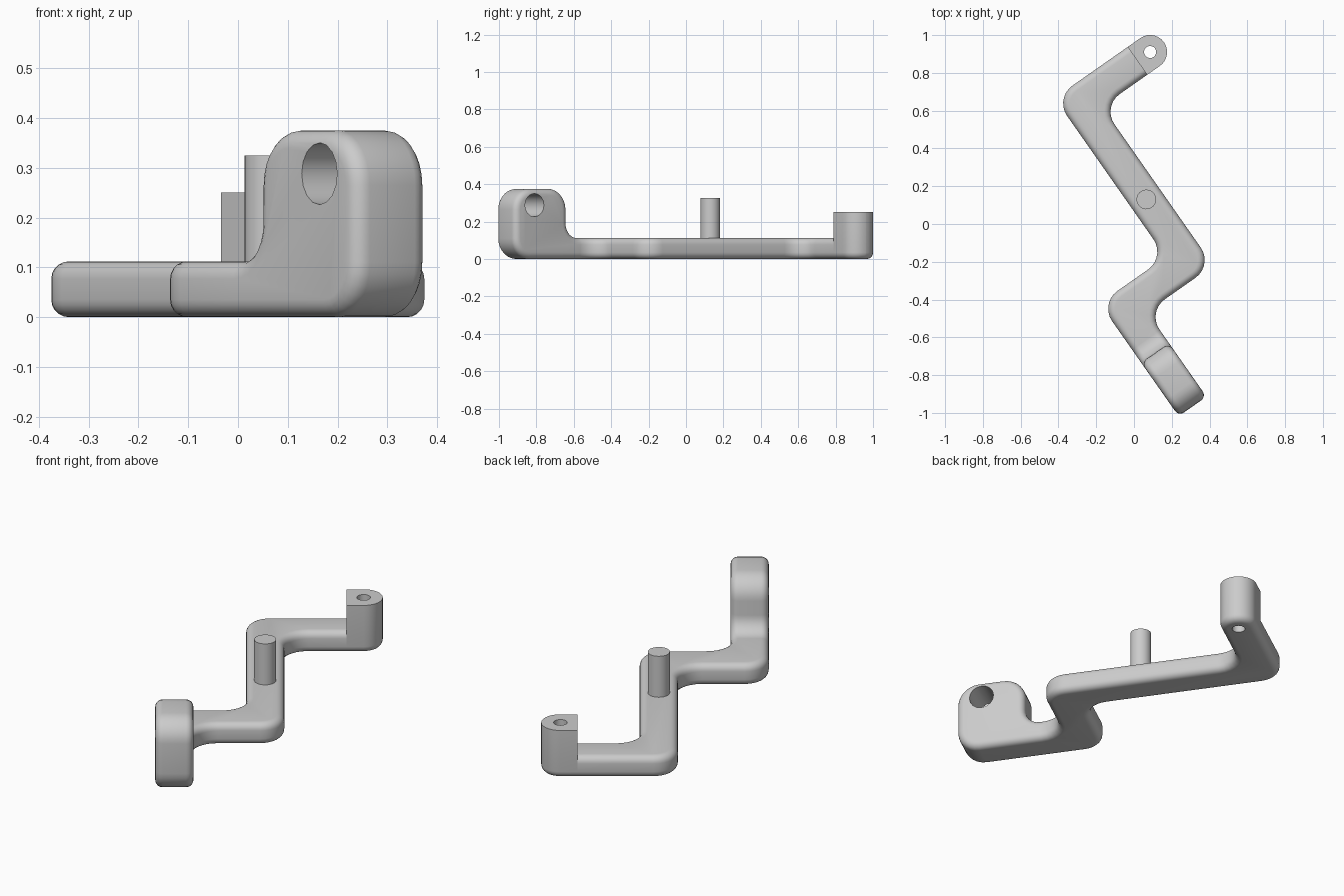
import bpy, bmesh, math
from mathutils import Vector, Matrix

if "Cube" in bpy.data.objects:
    bpy.data.objects.remove(bpy.data.objects["Cube"])

# The arm is laid out on axes p, q turned 35 degrees about z
TURN = Matrix.Rotation(math.radians(35), 4, 'Z')
BEVEL, STEPS = 0.035, 5


def outline(corners, seg=7):
    """Round square corners (x, y, r); edges joining two r=0 corners are flat joints."""
    pts, n = [], len(corners)
    for i, (x, y, r) in enumerate(corners):
        p = Vector((x, y))
        if r == 0:
            pts.append((p, True))
            continue
        d1 = (Vector(corners[i - 1][:2]) - p).normalized()
        d2 = (Vector(corners[(i + 1) % n][:2]) - p).normalized()
        c = p + r * (d1 + d2)
        for k in range(seg + 1):
            t = math.pi / 2 * k / seg
            pts.append((c - r * (d2 * math.cos(t) + d1 * math.sin(t)), False))
    return pts


def inset(pts, d):
    """Inset a counterclockwise outline, leaving flat joint edges in place."""
    res, n = [], len(pts)
    for i, (p, end) in enumerate(pts):
        (a, ea), (b, eb) = pts[i - 1], pts[(i + 1) % n]
        e1, e2 = (p - a).normalized(), (b - p).normalized()
        n1, n2 = Vector((-e1.y, e1.x)), Vector((-e2.y, e2.x))
        d1, d2 = (0 if end and ea else d), (0 if end and eb else d)
        if d1 == d2:
            res.append(p + d1 * (n1 + n2) / (1 + n1.dot(n2)))
        else:
            res.append(p + d1 * n1 + d2 * n2)
    return res


def solid(name, corners, lo, hi, place, round_top=True):
    """Extrude a rounded outline with soft lower and upper rims."""
    pts = outline(corners)
    curve = [(BEVEL * (1 - math.sin(t)), BEVEL * (1 - math.cos(t)))
             for t in (math.pi / 2 * k / STEPS for k in range(STEPS + 1))]
    levels = [(d, lo + h) for d, h in curve]
    levels += [(d, hi - h) for d, h in reversed(curve)] if round_top else [(0, hi)]
    bm = bmesh.new()
    rings = [[bm.verts.new(TURN @ Vector(place(v.x, v.y, h))) for v in inset(pts, d)]
             for d, h in levels]
    for r, s in zip(rings, rings[1:]):
        for i in range(len(r)):
            bm.faces.new((r[i - 1], r[i], s[i], s[i - 1]))
    bm.faces.new(rings[0][::-1])
    bm.faces.new(rings[-1])
    bmesh.ops.recalc_face_normals(bm, faces=bm.faces)
    me = bpy.data.meshes.new(name)
    bm.to_mesh(me)
    bm.free()
    ob = bpy.data.objects.new(name, me)
    bpy.context.collection.objects.link(ob)
    return ob


def rod(name, p, q, z, radius, depth, sides, across=False):
    bpy.ops.mesh.primitive_cylinder_add(vertices=sides, radius=radius, depth=depth)
    ob = bpy.context.object
    ob.name = name
    local = Matrix.Translation((p, q, z))
    if across:
        local = local @ Matrix.Rotation(math.pi / 2, 4, 'Y')
    ob.data.transform(TURN @ local)
    return ob


def drill(ob, cutter):
    cutter.hide_render = True
    mod = ob.modifiers.new("hole", 'BOOLEAN')
    mod.operation, mod.solver, mod.object = 'DIFFERENCE', 'EXACT', cutter
    bpy.context.view_layer.objects.active = ob
    bpy.ops.object.modifier_apply(modifier=mod.name)
    bpy.data.objects.remove(cutter)


def upright(x, y, h):
    return (x, y, h)


def sideways(x, y, h):
    return (h, x, y)


R = 0.115
# Zigzag arm
arm = solid("zigzag_arm", [
    (.51, .787, 0), (.038, .787, R), (.038, -.24, R), (-.39, -.24, R),
    (-.39, -.54, 0), (-.21, -.54, 0), (-.21, -.42, R), (.218, -.42, R),
    (.218, .607, R), (.51, .607, 0)], 0, .112, upright)

# Raised round boss at the far end, with a vertical hole
boss = solid("end_boss", [
    (.51, .607, 0), (.682, .607, .0897), (.682, .787, .0897), (.51, .787, 0)],
    0, .25, upright, round_top=False)
drill(boss, rod("boss_cutter", .592, .697, .12, .032, .6, 24))

# Upright block at the near end, with a cross hole
block = solid("end_block", [
    (-.54, 0, 0), (-.54, .112, 0), (-.623, .112, .08), (-.623, .375, .11),
    (-.969, .375, .11), (-.969, 0, .11)], -.39, -.21, sideways)
drill(block, rod("block_cutter", -.3, -.842, .288, .062, .6, 16, across=True))

# Pin standing on the long bar
pin = rod("pin", .128, .069, .2125, .052, .225, 28)

for ob in (arm, boss, block, pin):
    bpy.ops.object.select_all(action='DESELECT')
    ob.select_set(True)
    bpy.context.view_layer.objects.active = ob
    bpy.ops.object.shade_smooth_by_angle(angle=math.radians(35))
